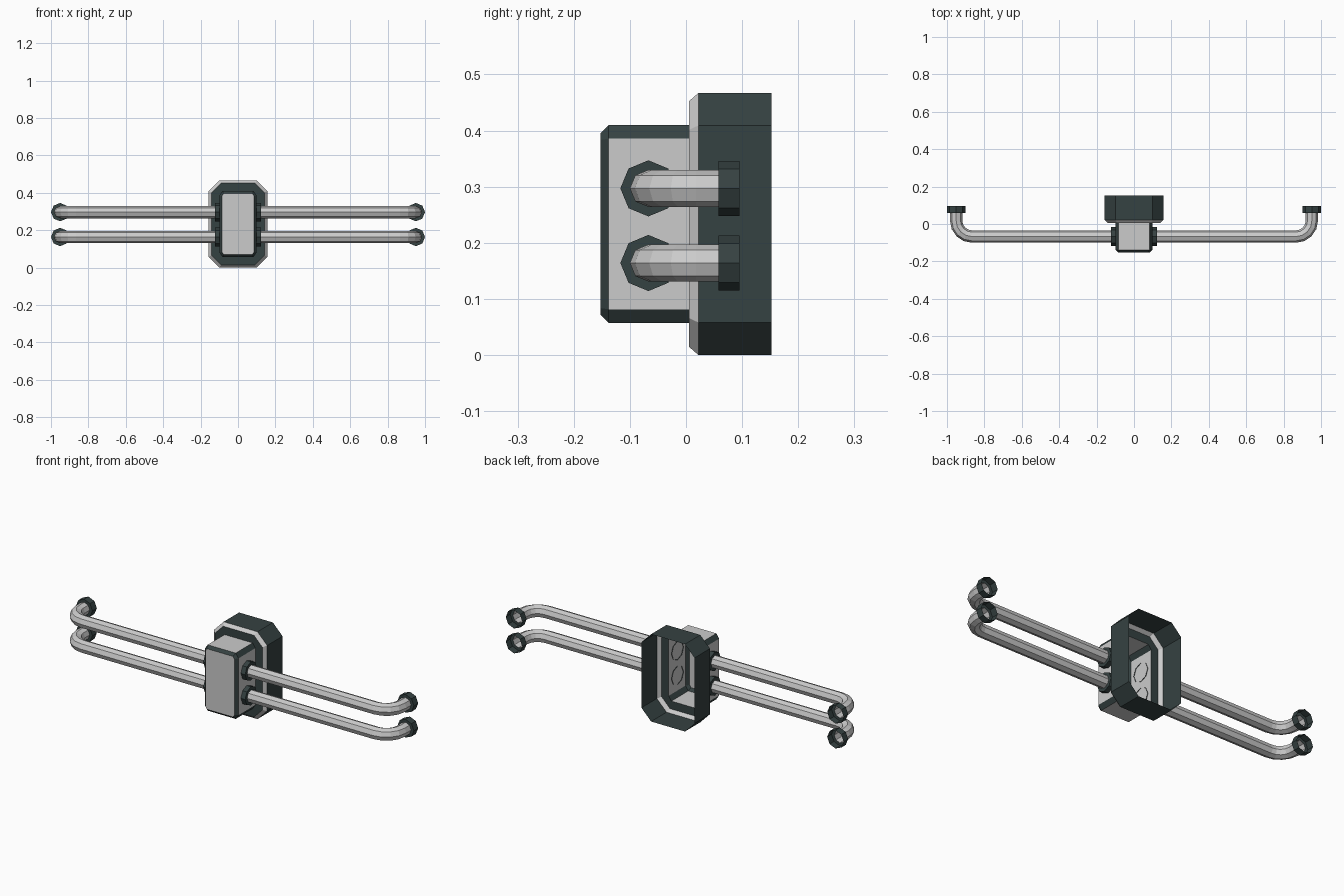
import bpy, bmesh, math
from mathutils import Vector

if "Cube" in bpy.data.objects:
    bpy.data.objects.remove(bpy.data.objects["Cube"])


def material(name, rgb):
    m = bpy.data.materials.new(name)
    m.diffuse_color = (*rgb, 1)
    m.use_nodes = True
    m.node_tree.nodes["Principled BSDF"].inputs["Base Color"].default_value = m.diffuse_color
    return m


MATS = [material("light grey", (0.6, 0.6, 0.6)),
        material("dark slate", (0.036, 0.054, 0.054))]
LIGHT, DARK = 0, 1


def loft(name, rings, colour, cap=False):
    """Skin a list of rings; colour(band, side) picks the material."""
    bm = bmesh.new()
    rows = [[bm.verts.new(p) for p in r] for r in rings]
    n = len(rows[0])
    for b in range(len(rows) - 1):
        for i in range(n):
            j = (i + 1) % n
            f = bm.faces.new((rows[b][i], rows[b][j], rows[b + 1][j], rows[b + 1][i]))
            f.material_index = colour(b, i)
    if cap:
        bm.faces.new(rows[-1]).material_index = LIGHT
    bmesh.ops.recalc_face_normals(bm, faces=bm.faces[:])
    me = bpy.data.meshes.new(name)
    bm.to_mesh(me)
    bm.free()
    for m in MATS:
        me.materials.append(m)
    ob = bpy.data.objects.new(name, me)
    bpy.context.collection.objects.link(ob)
    return ob


ZC = 0.2335  # middle height of the housing


def octagon(hx, hz, cx, cz, y):
    """Rectangle with cut corners; odd sides are straight, even ones corners."""
    pts = [(hx, hz - cz), (hx - cx, hz), (cx - hx, hz), (-hx, hz - cz),
           (-hx, cz - hz), (cx - hx, -hz), (hx - cx, -hz), (hx, cz - hz)]
    return [(x, y, ZC + z) for x, z in pts]


# Back plate: open at the back, light bevel, dark front with an opening for the box
loft("back_plate",
     [octagon(0.157, 0.2335, 0.057, 0.058, 0.152),
      octagon(0.157, 0.2335, 0.057, 0.058, 0.022),
      octagon(0.141, 0.2185, 0.050, 0.051, 0.005),
      octagon(0.099, 0.176, 0.016, 0.024, 0.005)],
     lambda b, i: LIGHT if b == 1 else DARK)

# Junction box: light panels with dark bevelled edges
loft("junction_box",
     [octagon(0.099, 0.176, 0.016, 0.024, 0.005),
      octagon(0.099, 0.176, 0.016, 0.024, -0.138),
      octagon(0.085, 0.162, 0.008, 0.012, -0.152)],
     lambda b, i: DARK if b == 1 or i % 2 == 0 else LIGHT, cap=True)


def ring(x, y, z, angle, r):
    """Eight-sided ring facing direction (cos, sin) in the xy plane."""
    side = Vector((-math.sin(angle), math.cos(angle), 0))
    up = Vector((0, 0, 1))
    c = Vector((x, y, z))
    return [c + r * (side * math.cos(k * math.pi / 4) + up * math.sin(k * math.pi / 4))
            for k in range(8)]


PY, PX, PR, CR, BEND, STEPS = -0.067, 0.951, 0.033, 0.049, 0.085, 4


def mirrored(rings, s):
    return [[(s * p[0], p[1], p[2]) for p in r] for r in rings]


# Pipes, each with an open collar at both ends, mirrored left and right
for level, z in (("lower", 0.164), ("upper", 0.297)):
    path = [(0.124, PY, 0.0)]
    for k in range(STEPS + 1):
        a = k * math.pi / 2 / STEPS
        path.append((PX - BEND + BEND * math.sin(a), PY + BEND * (1 - math.cos(a)), a))
    path.append((PX, 0.058, math.pi / 2))
    pipe = [ring(x, y, z, a, PR) for x, y, a in path]
    inner = [ring(0.124, PY, z, 0, PR), ring(0.124, PY, z, 0, CR + 0.001),
             ring(0.096, PY, z, 0, CR + 0.001)]
    h = math.pi / 2
    outer = [ring(PX, 0.058, z, h, PR), ring(PX, 0.058, z, h, CR),
             ring(PX, 0.095, z, h, CR)]
    for side, s in (("right", 1), ("left", -1)):
        tag = f"{level}_{side}"
        loft(f"{tag}_pipe", mirrored(pipe, s), lambda b, i: LIGHT)
        loft(f"{tag}_box_collar", mirrored(inner, s), lambda b, i: DARK)
        loft(f"{tag}_end_collar", mirrored(outer, s), lambda b, i: DARK)
